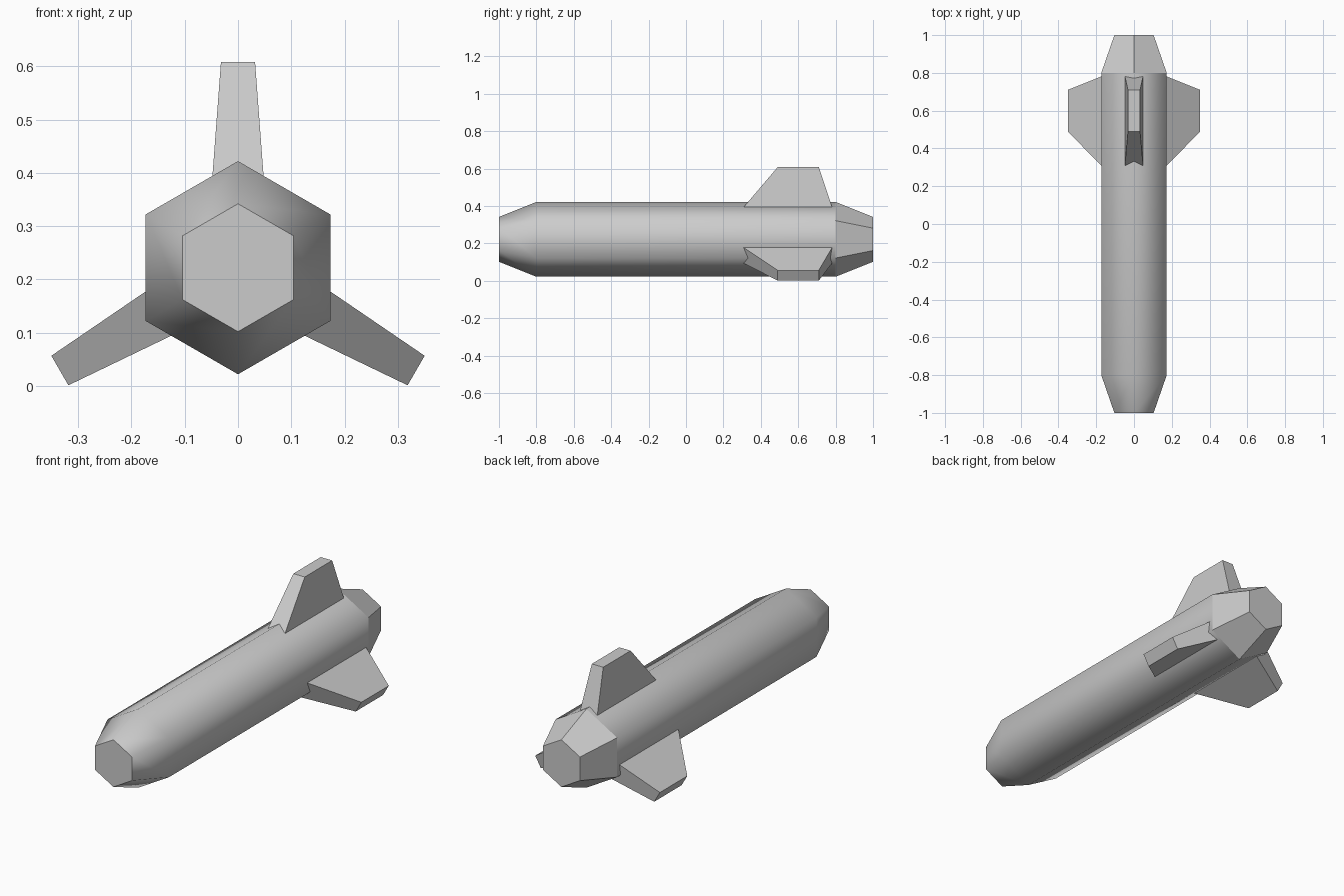
import bpy, bmesh
from math import sin, cos, pi
from mathutils import Matrix, Vector

cube = bpy.data.objects.get("Cube")
if cube:
    bpy.data.objects.remove(cube)

AXIS_Z = 0.222

grey = bpy.data.materials.new("light grey")
grey.use_nodes = True
colour = (0.6, 0.6, 0.6, 1)
grey.diffuse_color = colour
grey.node_tree.nodes["Principled BSDF"].inputs["Base Color"].default_value = colour


def loft(name, rings, smooth_spans=()):
    """Skin a list of equal rings, cap both ends, smooth the chosen spans."""
    bm = bmesh.new()
    loops = [[bm.verts.new(p) for p in ring] for ring in rings]
    n = len(loops[0])
    for span, (a, b) in enumerate(zip(loops, loops[1:])):
        for i in range(n):
            j = (i + 1) % n
            bm.faces.new((a[i], a[j], b[j], b[i])).smooth = span in smooth_spans
    bm.faces.new(loops[0])
    bm.faces.new(loops[-1])
    bmesh.ops.recalc_face_normals(bm, faces=bm.faces)
    mesh = bpy.data.meshes.new(name)
    bm.to_mesh(mesh)
    bm.free()
    mesh.materials.append(grey)
    obj = bpy.data.objects.new(name, mesh)
    obj.location.z = AXIS_Z
    bpy.context.collection.objects.link(obj)
    return obj


def hexagon(y, r):
    return [Vector((r * sin(i * pi / 3), y, r * cos(i * pi / 3))) for i in range(6)]


# Hexagonal body: smooth nose and barrel, faceted tail
loft("body", [hexagon(-1, 0.12), hexagon(-0.8, 0.2), hexagon(0.8, 0.2), hexagon(1, 0.12)],
     smooth_spans=(0, 1))


def fin_section(r, half, front, back):
    return [Vector(p) for p in ((-half, front, r), (half, front, r),
                                (half, back, r), (-half, back, r))]


# Three tapered tail fins, evenly spaced, rooted just inside the body
for name, turn in (("top_fin", 0), ("left_fin", 1), ("right_fin", 2)):
    fin = loft(name, [fin_section(0.172, 0.048, 0.308, 0.781),
                      fin_section(0.386, 0.032, 0.49, 0.71)])
    fin.data.transform(Matrix.Rotation(turn * 2 * pi / 3, 4, 'Y'))
